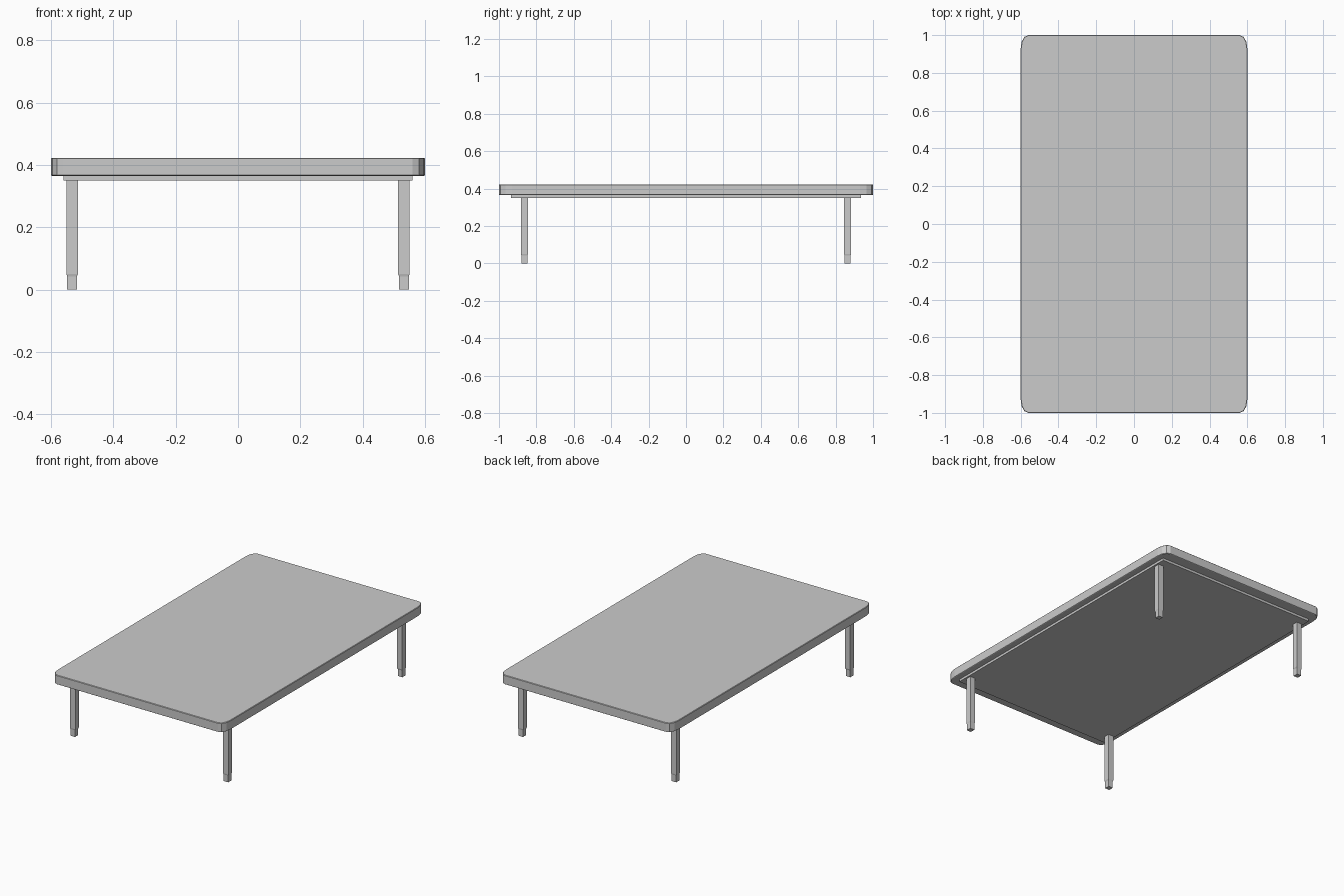
import bpy, bmesh, math

if "Cube" in bpy.data.objects:
    bpy.data.objects.remove(bpy.data.objects["Cube"])

def prism(name, rings):
    """Loft a closed solid through (z, outline) rings."""
    bm = bmesh.new()
    loops = [[bm.verts.new((x, y, z)) for x, y in pts] for z, pts in rings]
    n = len(loops[0])
    for a, b in zip(loops, loops[1:]):
        for i in range(n):
            j = (i + 1) % n
            bm.faces.new((a[i], a[j], b[j], b[i]))
    bm.faces.new(loops[0][::-1])
    bm.faces.new(loops[-1])
    bmesh.ops.recalc_face_normals(bm, faces=bm.faces)
    mesh = bpy.data.meshes.new(name)
    bm.to_mesh(mesh)
    bm.free()
    obj = bpy.data.objects.new(name, mesh)
    bpy.context.collection.objects.link(obj)
    return obj

def rounded(hx, hy, rx, ry, seg=3):
    pts = []
    for k, (sx, sy) in enumerate(((1, 1), (-1, 1), (-1, -1), (1, -1))):
        for i in range(seg + 1):
            a = math.pi / 2 * (k + i / seg)
            pts.append((sx * (hx - rx) + rx * math.cos(a),
                        sy * (hy - ry) + ry * math.sin(a)))
    return pts

def rect(x0, x1, y0, y1):
    return [(x0, y0), (x1, y0), (x1, y1), (x0, y1)]

# Table top with stretched rounded corners and a fine edge chamfer
full = rounded(0.6, 1.0, 0.04, 0.07)
edge = rounded(0.597, 0.997, 0.037, 0.067)
prism("table_top", [(0.365, edge), (0.367, full), (0.420, full), (0.423, edge)])

# Thin support panel under the top
prism("under_panel", [(0.35, rect(-0.56, 0.56, -0.935, 0.935)),
                      (0.366, rect(-0.56, 0.56, -0.935, 0.935))])

# Four square legs, narrowing slightly at the foot on the inner side
for sx, side in ((-1, "left"), (1, "right")):
    for sy, end in ((-1, "front"), (1, "back")):
        def leg(x0, x1, y0, y1):
            return rect(sx * x0, sx * x1, sy * y0, sy * y1)
        foot = leg(0.517, 0.548, 0.848, 0.88)
        shaft = leg(0.513, 0.55, 0.845, 0.882)
        prism(f"{end}_{side}_leg", [(0, foot), (0.042, foot), (0.05, shaft), (0.352, shaft)])
